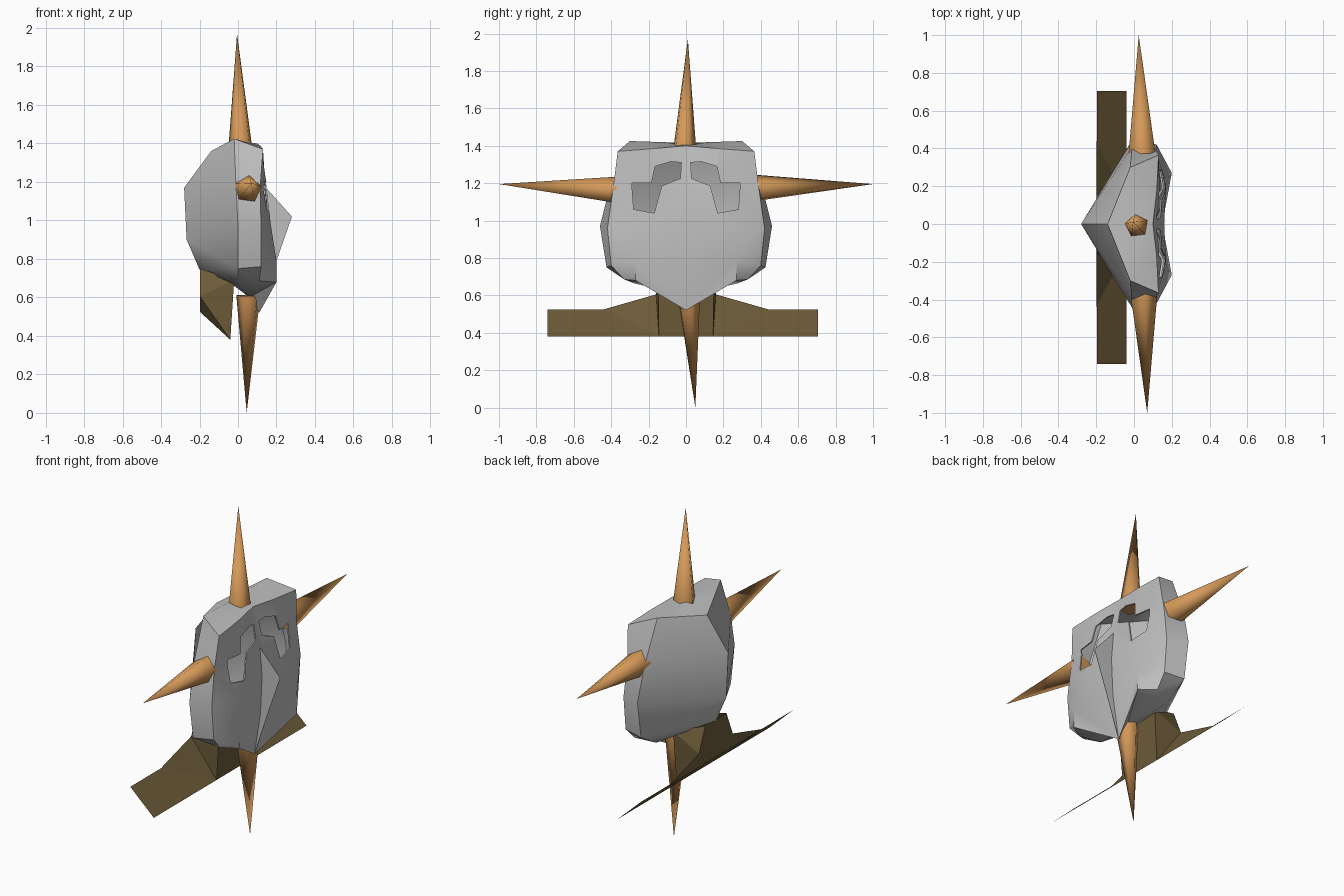
import bpy, bmesh, math
from mathutils import Vector

if "Cube" in bpy.data.objects:
    bpy.data.objects.remove(bpy.data.objects["Cube"])


def material(name, rgb):
    m = bpy.data.materials.new(name)
    m.diffuse_color = (*rgb, 1)
    m.use_nodes = True
    m.node_tree.nodes["Principled BSDF"].inputs["Base Color"].default_value = m.diffuse_color
    return m


GREY = material("pale_grey", (0.52, 0.52, 0.52))
ORANGE = material("horn_orange", (0.66, 0.32, 0.10))
BROWN = material("olive_brown", (0.15, 0.105, 0.04))


def add_mesh(name, verts, faces, mat):
    me = bpy.data.meshes.new(name)
    me.from_pydata(verts, [], faces)
    bm = bmesh.new()
    bm.from_mesh(me)
    bmesh.ops.recalc_face_normals(bm, faces=bm.faces)
    bm.to_mesh(me)
    bm.free()
    me.materials.append(mat)
    ob = bpy.data.objects.new(name, me)
    bpy.context.collection.objects.link(ob)
    return ob


def mirror_y(ob):
    mod = ob.modifiers.new("mirror", 'MIRROR')
    mod.use_axis = (False, True, False)
    mod.merge_threshold = 0.0005


def smooth(ob, angle):
    bpy.ops.object.select_all(action='DESELECT')
    ob.select_set(True)
    bpy.context.view_layer.objects.active = ob
    bpy.ops.object.shade_smooth_by_angle(angle=math.radians(angle))


# Head: half rings from back centre round the side to the face centre
rings = [
    [(-.14, 0, 1.36), (-.02, .30, 1.425), (.13, .365, 1.37), (.12, .17, 1.385), (.10, 0, 1.40)],
    [(-.28, 0, 1.17), (-.01, .41, 1.17), (.115, .39, 1.17), (.15, .17, 1.17), (.145, 0, 1.18)],
    [(-.267, 0, .90), (0, .46, .97), (.12, .42, .96), (.17, .22, .98), (.16, 0, 1.0)],
    [(-.20, 0, .745), (0, .425, .75), (.12, .40, .76), (.20, .27, .79), (.15, 0, .78)],
    [(-.02, 0, .66), (0, .28, .665), (.11, .33, .685), (.20, .27, .68), (.11, 0, .52)],
]
n = len(rings[0])
verts = [p for r in rings for p in r]
faces = [(r * n + c, r * n + c + 1, (r + 1) * n + c + 1, (r + 1) * n + c)
         for r in range(len(rings) - 1) for c in range(n - 1)]
# crown
verts.append((-.02, 0, 1.415))
crown = len(verts) - 1
faces += [(0, 1, crown), (1, 2, 3, crown), (3, 4, crown)]
# underside
b = (len(rings) - 1) * n
verts.append((.06, 0, .60))
under = len(verts) - 1
faces += [(b, b + 1, under), (b + 1, b + 2, under), (b + 2, b + 3, under), (b + 3, b + 4, under)]
head = add_mesh("head", verts, faces, GREY)
mirror_y(head)
shell = head.modifiers.new("shell", 'SOLIDIFY')
shell.thickness = 0.008
shell.offset = -1

# Eye openings cut through the face
eye = [(.025, 1.31), (.03, 1.225), (.13, 1.185), (.17, 1.04), (.28, 1.06),
       (.29, 1.20), (.185, 1.20), (.165, 1.29), (.08, 1.315)]
k = len(eye)
cv = [(x, y, z) for x in (.08, .4) for y, z in eye]
cf = [tuple(range(k)), tuple(range(k, 2 * k))]
cf += [(i, (i + 1) % k, (i + 1) % k + k, i + k) for i in range(k)]
cutter = add_mesh("eye_cutter", cv, cf, GREY)
mirror_y(cutter)
cutter.hide_render = True
cut = head.modifiers.new("eyes", 'BOOLEAN')
cut.operation = 'DIFFERENCE'
cut.solver = 'EXACT'
cut.object = cutter
dg = bpy.context.evaluated_depsgraph_get()
baked = bpy.data.meshes.new_from_object(head.evaluated_get(dg))
head.modifiers.clear()
head.data = baked
bpy.data.objects.remove(cutter)
smooth(head, 42)

# Thin nose blade on the centre line
blade = [(.09, 1.39), (.135, 1.20), (.15, 1.165), (.28, 1.02), (.20, .79), (.11, .52), (.14, .78), (.15, 1.0)]
m = len(blade)
bv = [(x, s * .001, z) for s in (-1, 1) for x, z in blade]
bf = [tuple(range(m)), tuple(range(m, 2 * m))]
bf += [(i, (i + 1) % m, (i + 1) % m + m, i + m) for i in range(m)]
add_mesh("nose_blade", bv, bf, GREY)


# Five-sided spikes
def spike(name, base, tip, radius, turn):
    base, tip = Vector(base), Vector(tip)
    q = (tip - base).to_track_quat('Z', 'Y')
    pts = []
    for i in range(5):
        a = turn + i * math.tau / 5
        pts.append(base + q @ Vector((radius * math.cos(a), radius * math.sin(a), 0)))
    ob = add_mesh(name, pts + [tip],
                  [(i, (i + 1) % 5, 5) for i in range(5)] + [tuple(range(5))], ORANGE)
    smooth(ob, 80)


spike("top_spike", (.015, -.01, 1.375), (-.005, .01, 1.97), .066, .3)
spike("bottom_spike", (.055, .01, .61), (.045, .05, 0), .066, .5)
spike("left_spike", (.045, .375, 1.17), (.025, 1, 1.195), .075, .2)
spike("right_spike", (.05, -.375, 1.16), (.07, -1, 1.195), .075, .2)

# Sloping shoulder plate
add_mesh("shoulder_plate",
         [(-.195, -.74, .525), (-.195, .705, .525), (-.04, .705, .38), (-.04, -.74, .38)],
         [(0, 1, 2, 3)], BROWN)

# Flared neck: flare corner, flare top, rear top, front top, front foot
half = [(-.198, .44, .525), (-.198, .16, .605), (-.198, .10, .75), (-.02, .15, .69), (-.04, .145, .38)]
nv = half + [(x, -y, z) for x, y, z in half]
add_mesh("neck", nv,
         [(0, 1, 4), (1, 3, 4), (1, 2, 3), (5, 6, 9), (6, 8, 9), (6, 7, 8),
          (3, 4, 9, 8), (0, 1, 2, 7, 6, 5)], BROWN)
